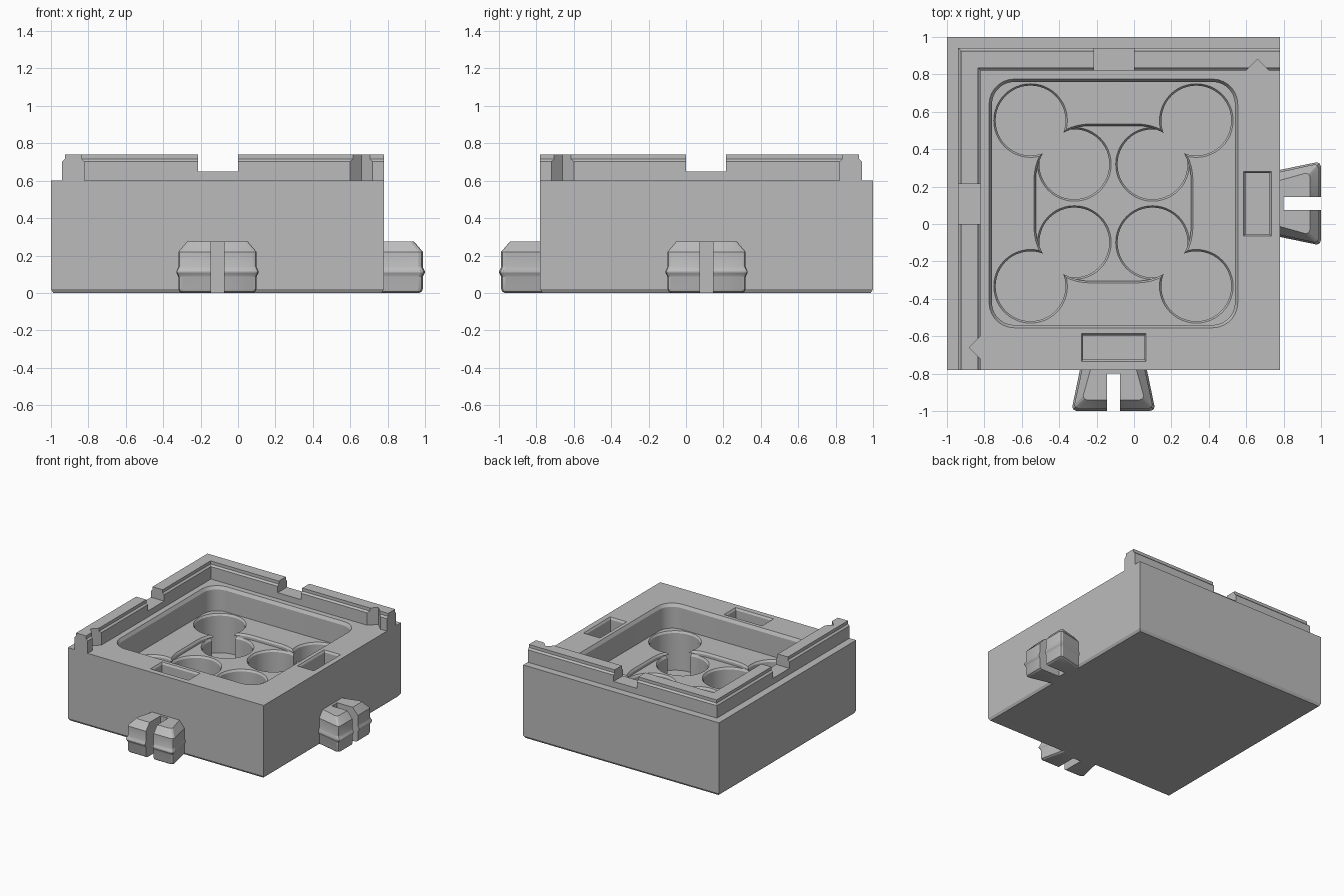
import bpy, bmesh, math
from mathutils import Vector

if "Cube" in bpy.data.objects:
    bpy.data.objects.remove(bpy.data.objects["Cube"], do_unlink=True)

GREY = (0.5, 0.5, 0.5, 1)
mat = bpy.data.materials.new("light grey plastic")
mat.use_nodes = True
mat.diffuse_color = GREY
mat.node_tree.nodes["Principled BSDF"].inputs["Base Color"].default_value = GREY

MID = 0.11  # features are centred on (-MID, MID)


def loft(name, rings, swap=False):
    """Closed solid through rings of equal length; swap mirrors it over the x = -y diagonal."""
    bm = bmesh.new()
    loops = []
    for ring in rings:
        loops.append([bm.verts.new((-p[1], -p[0], p[2]) if swap else p) for p in ring])
    for a, b in zip(loops, loops[1:]):
        for i in range(len(a)):
            j = (i + 1) % len(a)
            bm.faces.new((a[i], a[j], b[j], b[i]))
    bm.faces.new(loops[0][::-1])
    bm.faces.new(loops[-1])
    bmesh.ops.recalc_face_normals(bm, faces=bm.faces[:])
    mesh = bpy.data.meshes.new(name)
    bm.to_mesh(mesh)
    bm.free()
    mesh.materials.append(mat)
    ob = bpy.data.objects.new(name, mesh)
    bpy.context.collection.objects.link(ob)
    return ob


def box(name, x, y, z, swap=False):
    return loft(name, [[(x[0], y[0], h), (x[1], y[0], h), (x[1], y[1], h), (x[0], y[1], h)]
                       for h in z], swap)


def rounded(name, cx, cy, hx, hy, r, levels, seg=8, swap=False):
    """Stack of rounded rectangles, levels = (outward offset, z)."""
    rings = []
    for off, z in levels:
        ring = []
        for q, (sx, sy) in enumerate(((1, 1), (-1, 1), (-1, -1), (1, -1))):
            for k in range(seg):
                a = (q + k / (seg - 1)) * math.pi / 2
                ring.append((cx + sx * (hx - r) + (r + off) * math.cos(a),
                             cy + sy * (hy - r) + (r + off) * math.sin(a), z))
        rings.append(ring)
    return loft(name, rings, swap)


def cylinder(name, cx, cy, r, levels, seg=48):
    return loft(name, [[(cx + (r + off) * math.cos(i * math.tau / seg),
                         cy + (r + off) * math.sin(i * math.tau / seg), z)
                        for i in range(seg)] for off, z in levels])


def cut(target, cutter):
    cutter.hide_render = True
    mod = target.modifiers.new("cut", 'BOOLEAN')
    mod.operation = 'DIFFERENCE'
    mod.solver = 'EXACT'
    mod.object = cutter
    bpy.context.view_layer.objects.active = target
    bpy.ops.object.modifier_apply(modifier=mod.name)
    bpy.data.objects.remove(cutter, do_unlink=True)


def finish(ob):
    bpy.ops.object.select_all(action='DESELECT')
    ob.select_set(True)
    bpy.context.view_layer.objects.active = ob
    bpy.ops.object.shade_smooth_by_angle(angle=math.radians(25))


def chamfered(bottom, top, width=0.012, rise=0.025):
    """Levels of a pocket with a chamfered mouth at height top."""
    return [(0, bottom), (0, top - rise), (width, top), (width, top + 0.015)]


# Block with a small chamfer around the bottom
block = loft("block_body", [[(-1 + i, -0.78 + i, z), (0.78 - i, -0.78 + i, z),
                             (0.78 - i, 1 - i, z), (-1 + i, 1 - i, z)]
                            for i, z in ((0.012, 0), (0, 0.02), (0, 0.6))])

# Main pocket, shallow inner recess, then the round wells
FLOOR, RECESS, WELL = 0.4, 0.365, 0.08
cut(block, rounded("pocket_cutter", -MID, MID, 0.65, 0.65, 0.12,
                   chamfered(FLOOR, 0.6, 0.015)))
cut(block, rounded("recess_cutter", -MID, MID, 0.415, 0.415, 0.29,
                   chamfered(RECESS, FLOOR, 0.01, 0.015), seg=14))
for sx in (-1, 1):
    for sy in (-1, 1):
        for d, top, bottom in ((0.443, FLOOR, WELL), (0.209, RECESS, WELL + 0.001)):
            cut(block, cylinder("well_cutter", -MID + sx * d, MID + sy * d, 0.187,
                                chamfered(bottom, top, 0.01, 0.015)))

# Rectangular sockets beside the pocket
for swap in (False, True):
    rings = []
    for off, z in chamfered(0.3, 0.6, 0.01, 0.015):
        x0, x1, y0, y1 = -0.272 - off, 0.055 + off, -0.725 - off, -0.595 + off
        rings.append([(x0, y0, z), (x1, y0, z), (x1, y1, z), (x0, y1, z)])
    cut(block, loft("socket_cutter", rings, swap))
finish(block)

# Raised L-shaped rim along the left and back
profile = [(0.82, 0.59), (0.94, 0.59), (0.94, 0.702), (0.926, 0.715),
           (0.926, 0.74), (0.834, 0.74), (0.834, 0.715), (0.82, 0.702)]
rim = loft("raised_rim", [[(-d, -0.78, z) for d, z in profile],
                          [(-d, d, z) for d, z in profile],
                          [(0.78, d, z) for d, z in profile]])
for swap in (False, True):
    cut(rim, box("gap_cutter", (-0.213, 0), (0.78, 1), (0.65, 0.8), swap))
    cut(rim, loft("notch_cutter", [[(0.58, 0.8, z), (0.74, 0.8, z), (0.66, 0.88, z)]
                                   for z in (0.55, 0.8)], swap))
finish(rim)

# Flared split clips on the front and right
LEVELS = [(-0.018, 0), (-0.005, 0.008), (0, 0.022), (0, 0.085), (0.004, 0.095),
          (0.011, 0.108), (0.011, 0.116), (0.004, 0.13), (0, 0.14), (0, 0.22), (-0.047, 0.275)]
for name, swap in (("front_clip", False), ("right_clip", True)):
    rings = []
    for off, z in LEVELS:
        front, back, y = 0.215 + off, 0.162 + off, -0.988 - off
        c = 0.022
        half = [(back, -0.75), (front - 0.006, y + c), (front - 0.011, y + c * 0.35),
                (front - c - 0.006, y)]
        ring = half + [(-x, v) for x, v in reversed(half)]
        rings.append([(x - MID, v, z) for x, v in ring])
    clip = loft(name, rings, swap)
    cut(clip, box("split_cutter", (-MID - 0.035, -MID + 0.035), (-1.1, -0.8), (-0.1, 0.4), swap))
    finish(clip)
